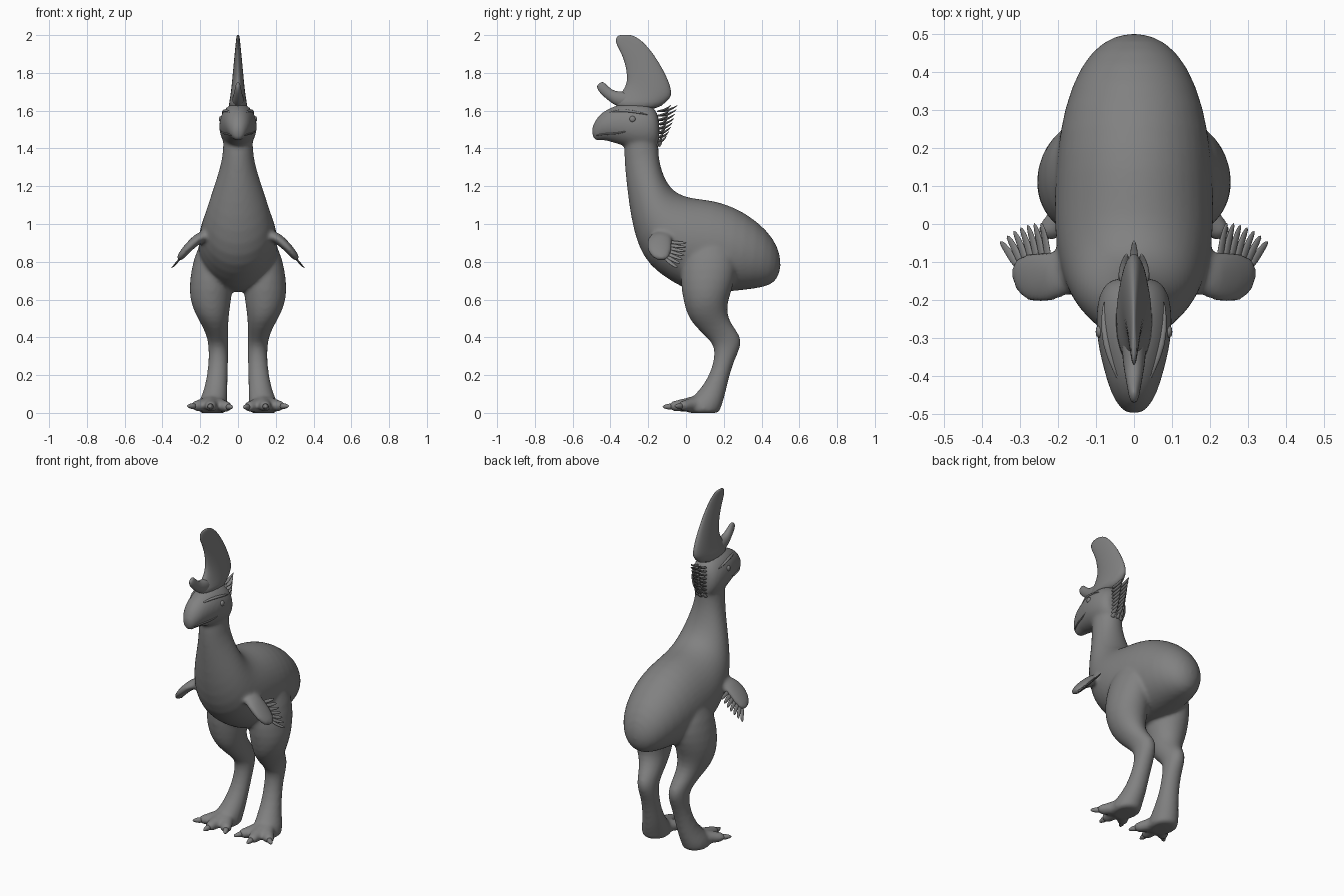
import bpy, bmesh, math
from mathutils import Vector as V

GREY = bpy.data.materials.new("dark_grey")
GREY.diffuse_color = (.22, .22, .22, 1)


def loft(bm, sections, n=16, flip=1):
    """Skin elliptical rings; a section is (end A, end B, half-width vector)."""
    rings = []
    for a, b, w in sections:
        a, b, w = V(a), V(b), V(w)
        ring = []
        for i in range(n):
            t = 2 * math.pi * i / n
            p = (a + b) / 2 + (a - b) / 2 * math.cos(t) + w * math.sin(t)
            ring.append(bm.verts.new((p.x * flip, p.y, p.z)))
        rings.append(ring)
    for r, s in zip(rings, rings[1:]):
        for i in range(n):
            bm.faces.new((r[i], r[(i + 1) % n], s[(i + 1) % n], s[i]))
    bm.faces.new(rings[0])
    bm.faces.new(rings[-1])


def side(rows, cx=0):
    """Sections from side-view outlines: (yA, zA, yB, zB, half-width[, centre x])."""
    out = []
    for ya, za, yb, zb, w, *c in rows:
        x = c[0] if c else cx
        out.append(((x, ya, za), (x, yb, zb), (w, 0, 0)))
    return out


def tube(bm, pts, radii, flat=1.0, across=(1, 0, 0), n=8, flip=1):
    """Tapered limb along points; flat squashes it perpendicular to 'across'."""
    pts = [V(p) for p in pts]
    d = (pts[-1] - pts[0]).normalized()
    v = d.cross(V(across)).normalized()
    u = v.cross(d)
    loft(bm, [(p + u * r, p - u * r, v * r * flat) for p, r in zip(pts, radii)], n, flip)


def finish(bm, name, subsurf=1, voxel=0):
    bmesh.ops.recalc_face_normals(bm, faces=bm.faces)
    for f in bm.faces:
        f.smooth = True
    me = bpy.data.meshes.new(name)
    bm.to_mesh(me)
    bm.free()
    me.materials.append(GREY)
    ob = bpy.data.objects.new(name, me)
    bpy.context.collection.objects.link(ob)
    if subsurf:
        m = ob.modifiers.new("round", 'SUBSURF')
        m.levels = m.render_levels = subsurf
    if voxel:
        m = ob.modifiers.new("merge", 'REMESH')
        m.mode, m.voxel_size, m.use_smooth_shade = 'VOXEL', voxel, True
        m = ob.modifiers.new("blend", 'SMOOTH')
        m.factor, m.iterations = 0.5, 10
    return ob


# Body: torso and neck, head, legs, wings and toes merged into one skin
bm = bmesh.new()
loft(bm, side([
    (.502, .80, .50, .76, .02), (.488, .88, .475, .685, .085), (.43, .97, .4, .66, .145),
    (.32, 1.06, .29, .646, .187), (.2, 1.115, .16, .632, .207), (.1, 1.133, .03, .635, .213),
    (.02, 1.14, -.08, .693, .212), (-.05, 1.165, -.195, .775, .195),
    (-.09, 1.205, -.257, .885, .172), (-.12, 1.26, -.292, 1.03, .142),
    (-.14, 1.33, -.312, 1.18, .107), (-.147, 1.4, -.327, 1.32, .08),
    (-.14, 1.48, -.33, 1.42, .08), (-.16, 1.55, -.31, 1.5, .07)]), 20)
loft(bm, side([
    (-.14, 1.56, -.14, 1.44, .045), (-.16, 1.61, -.15, 1.40, .08), (-.2, 1.64, -.2, 1.38, .1),
    (-.27, 1.647, -.27, 1.39, .104), (-.33, 1.643, -.34, 1.415, .094),
    (-.40, 1.62, -.39, 1.43, .078), (-.45, 1.59, -.43, 1.442, .064),
    (-.487, 1.545, -.462, 1.442, .045), (-.506, 1.49, -.485, 1.435, .025)]))

LEG = side([
    (.22, .93, .03, .93, .055, .135), (.275, .82, -.02, .82, .095, .142),
    (.265, .7, -.035, .7, .118, .142), (.225, .6, -.018, .6, .113, .146),
    (.217, .53, .005, .51, .09, .137),
    (.242, .47, .053, .45, .07, .12), (.29, .41, .113, .395, .057, .108),
    (.298, .36, .151, .35, .053, .104), (.257, .28, .148, .28, .053, .103),
    (.229, .19, .12, .19, .056, .11), (.21, .1, .062, .11, .066, .12),
    (.192, .04, .005, .06, .08, .135), (.178, .002, -.005, .002, .078, .135),
    (.168, -.001, .015, -.001, .068, .135)])
WING = [((x, ya, za), (x, yb, za), (t * .7, 0, t * .7)) for x, ya, yb, za, t in [
    (.14, -.08, -.18, .94, .035), (.19, -.07, -.195, .938, .032), (.23, -.068, -.213, .907, .028),
    (.267, -.07, -.212, .872, .025), (.298, -.08, -.195, .835, .022), (.318, -.095, -.155, .808, .016)]]
# toe path: knuckle, claw base, claw tip
TOES = [((.09, .01, .036), (.055, -.035, .032), (.03, -.085, .03)),
        ((.14, -.01, .042), (.145, -.07, .034), (.148, -.125, .032)),
        ((.185, .02, .04), (.225, -.02, .036), (.27, -.06, .036))]
for s in (1, -1):
    loft(bm, LEG, flip=s)
    loft(bm, WING, 12, s)
    for k, b, t in TOES:
        tube(bm, [(.135, .09, .06), k, b, V(b).lerp(V(t), .35)], [.055, .041, .037, .02], .9, flip=s)
finish(bm, "body", 1, .01)

# Claws
bm = bmesh.new()
for s in (1, -1):
    for k, b, t in TOES:
        m = V(b).lerp(V(t), .5)
        tube(bm, [b, m, t], [.02, .017, .006], flip=s)
finish(bm, "claws")

# Blade-shaped crest with a small forward horn
bm = bmesh.new()
loft(bm, side([
    (-.15, 1.60, -.39, 1.61, .055), (-.10, 1.65, -.372, 1.655, .046), (-.072, 1.675, -.345, 1.695, .04),
    (-.077, 1.72, -.318, 1.735, .035), (-.098, 1.775, -.312, 1.78, .03), (-.143, 1.86, -.325, 1.86, .022),
    (-.19, 1.925, -.355, 1.925, .016), (-.23, 1.968, -.378, 1.967, .011),
    (-.27, 1.995, -.368, 1.995, .008), (-.3, 2.002, -.345, 2.002, .005)]))
loft(bm, side([
    (-.24, 1.69, -.25, 1.60, .025), (-.32, 1.705, -.34, 1.61, .035), (-.375, 1.70, -.385, 1.632, .028),
    (-.41, 1.727, -.43, 1.668, .02), (-.432, 1.75, -.47, 1.706, .015),
    (-.445, 1.754, -.474, 1.738, .008)]), 12)
finish(bm, "crest")

# Nape plumes: rows of upswept feathers down the back of the neck
bm = bmesh.new()
for i in range(9):
    f = i / 8
    z, reach = 1.425 + .185 * f, .025 + .085 * f ** .6
    for x in (-.03, 0, .03):
        r = reach * (1 if x == 0 else .75)
        y = -.15 if x == 0 else -.158
        tube(bm, [(x, y, z - .015), (x * .9, y + r * .6, z - .008), (x * .6, y + r, z + .022)],
             [.015, .014, .004], .5)
finish(bm, "nape_feathers")

# Wing feathers fanned along the trailing edge
bm = bmesh.new()
for s in (1, -1):
    for i in range(7):
        f = i / 6
        a = V((.222 + .083 * f, -.115, .908 - .085 * f))
        b = V((.245 + .108 * f, .006 - .05 * f * f, .90 - .132 * f))
        m = a.lerp(b, .65) + V((-.004, 0, -.004))
        tube(bm, [a, m, b], [.013, .013, .006], .45, (1, 0, -1), flip=s)
finish(bm, "wing_feathers")

# Eyes, brow ridges and mouth line
bm = bmesh.new()
for s in (1, -1):
    tube(bm, [(.08, -.283, 1.555), (.096, -.283, 1.555), (.101, -.283, 1.555)],
         [.02, .017, .008], 1, (0, 1, 0), 12, s)
finish(bm, "eyes")
bm = bmesh.new()
for s in (1, -1):
    tube(bm, [(.035, -.42, 1.588), (.064, -.35, 1.603), (.08, -.28, 1.597), (.078, -.2, 1.577)],
         [.004, .01, .011, .004], .8, flip=s)
finish(bm, "brows")
bm = bmesh.new()
for s in (1, -1):
    tube(bm, [(.03, -.478, 1.468), (.051, -.445, 1.475), (.066, -.40, 1.478), (.08, -.35, 1.48),
              (.089, -.305, 1.497)], [.004, .005, .005, .005, .003], flip=s)
finish(bm, "mouth")
